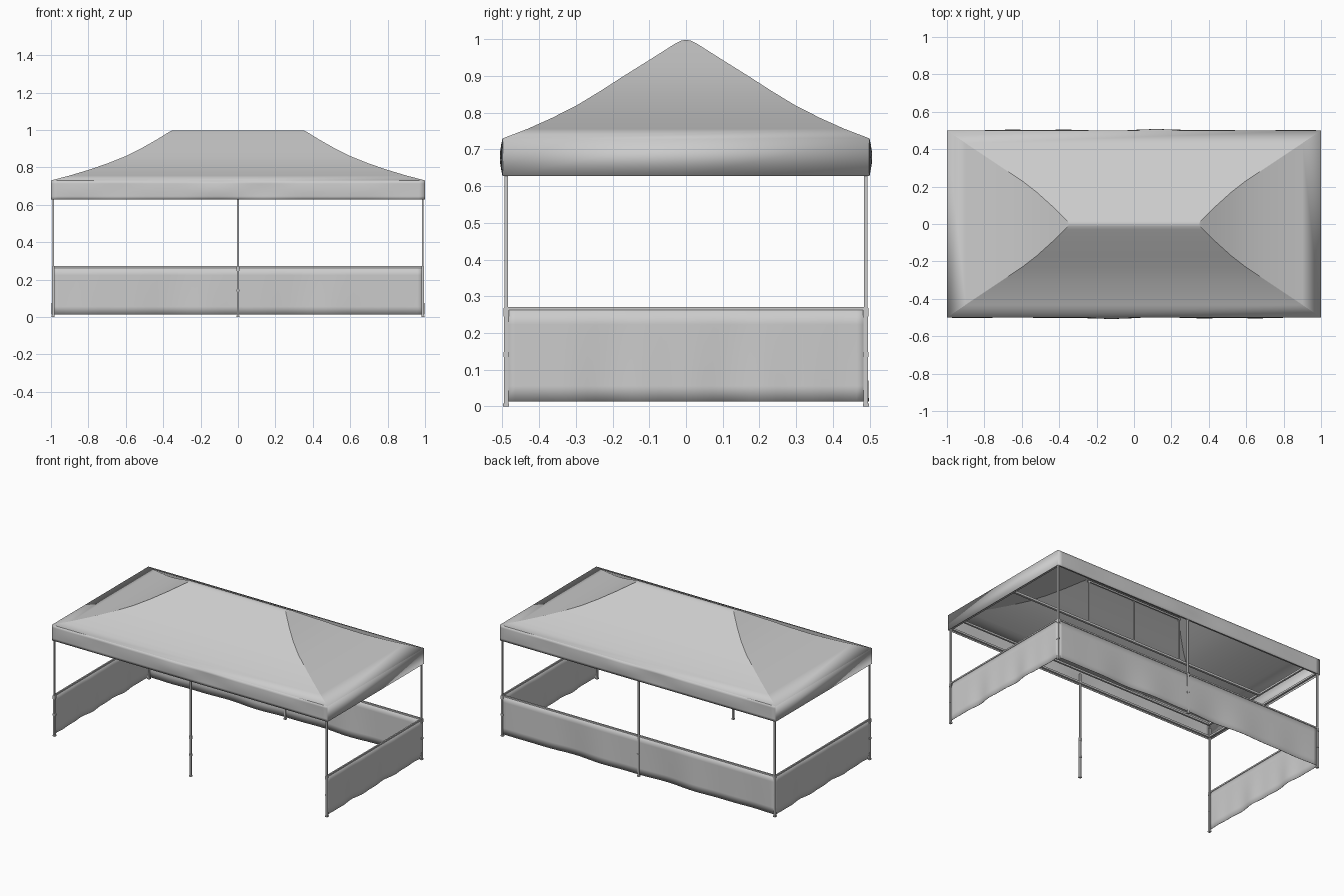
import bpy, bmesh, math
from mathutils import Vector

if "Cube" in bpy.data.objects:
    bpy.data.objects.remove(bpy.data.objects["Cube"])


def finish(name, bm, angle=18, thick=0):
    bmesh.ops.recalc_face_normals(bm, faces=bm.faces)
    me = bpy.data.meshes.new(name)
    bm.to_mesh(me)
    bm.free()
    ob = bpy.data.objects.new(name, me)
    bpy.context.collection.objects.link(ob)
    bpy.ops.object.select_all(action='DESELECT')
    ob.select_set(True)
    bpy.context.view_layer.objects.active = ob
    bpy.ops.object.shade_smooth_by_angle(angle=math.radians(angle))
    if thick:
        mod = ob.modifiers.new("thickness", 'SOLIDIFY')
        mod.thickness = thick
        mod.offset = -1 if name == "canopy_roof" else 0
    return ob


def add_box(bm, lo, hi):
    lo, hi = Vector(lo), Vector(hi)
    vs = bmesh.ops.create_cube(bm, size=1)["verts"]
    for v in vs:
        v.co = Vector([(lo[i] + hi[i]) / 2 + v.co[i] * (hi[i] - lo[i]) for i in range(3)])


def bar(name, p, q, s):
    """Square tube along one axis from p to q."""
    bm = bmesh.new()
    h = s / 2
    add_box(bm, [min(a, b) - h for a, b in zip(p, q)], [max(a, b) + h for a, b in zip(p, q)])
    return finish(name, bm)


def cloth(name, p, q, z0, z1, wave, nu=64, nv=6):
    """Hanging fabric panel from p to q, displaced along its normal by wave(u, v)."""
    bm = bmesh.new()
    p, q = Vector(p), Vector(q)
    d = (q - p).normalized()
    n = Vector((d.y, -d.x))
    rows = []
    for j in range(nv + 1):
        v = j / nv
        row = []
        for i in range(nu + 1):
            u = i / nu
            c = p.lerp(q, u) + n * wave(u, v)
            row.append(bm.verts.new((c.x, c.y, z0 + (z1 - z0) * v)))
        rows.append(row)
    for a, b in zip(rows, rows[1:]):
        for i in range(nu):
            bm.faces.new((a[i], a[i + 1], b[i + 1], b[i]))
    return finish(name, bm, 40, 0.002)


# Hipped roof with a sagging profile: half length, half width, height
profile = [(1, .5, .73), (.9, .432, .756), (.8, .365, .786), (.7, .298, .82),
           (.6, .232, .86), (.52, .17, .9), (.44, .098, .945), (.37, .03, .988),
           (.355, .014, .996), (.35, .004, .998)]
bm = bmesh.new()
rings = [[bm.verts.new((sx * x, sy * y, z)) for sx, sy in ((-1, -1), (1, -1), (1, 1), (-1, 1))]
         for x, y, z in profile]
for a, b in zip(rings, rings[1:]):
    for i in range(4):
        k = (i + 1) % 4
        bm.faces.new((a[i], a[k], b[k], b[i]))
bm.faces.new(rings[-1])
finish("canopy_roof", bm, 18, 0.003)


# Valance around the eaves, slightly billowed on the long sides
def billow(u, v):
    return (math.sin(math.pi * v) * math.sin(math.pi * u) ** .5
            * (.003 + .003 * math.sin(17 * u + 1) + .002 * math.sin(31 * u)))


def flat(u, v):
    return 0


e, f = .999, .499
cloth("valance_front", (-e, -f), (e, -f), .628, .73, billow)
cloth("valance_back", (e, f), (-e, f), .628, .73, billow)
cloth("valance_right", (e, -f), (e, f), .628, .73, flat, 2, 1)
cloth("valance_left", (-e, f), (-e, -f), .628, .73, flat, 2, 1)

# Legs with lower sleeve, collars and foot plate
for row, y in (("front", -.49), ("back", .49)):
    for col, x in (("left", -.988), ("middle", 0), ("right", .988)):
        bm = bmesh.new()
        for h, z0, z1 in ((.005, .2, .7), (.006, 0, .27), (.008, 0, .008),
                          (.0075, .135, .148), (.0075, .245, .268)):
            add_box(bm, (x - h, y - h, z0), (x + h, y + h, z1))
        finish(f"{row}_{col}_leg", bm)


# Half-height walls on three sides, rippling towards the hem
def ripple(u, v):
    return ((1 - v) * min(1, 8 * u, 8 * (1 - u))
            * (.005 * math.sin(19 * u) + .003 * math.sin(37 * u + 1)))


X, Y = .99, .49
cloth("back_half_wall", (X, Y), (-X, Y), .014, .265, lambda u, v: ripple(u * 1, v) * 1.1)
cloth("right_half_wall", (X, -Y), (X, Y), .014, .265, ripple, 40)
cloth("left_half_wall", (-X, Y), (-X, -Y), .014, .265, ripple, 40)

# Rails carrying the half walls
bar("back_wall_rail", (-X, Y, .267), (X, Y, .267), .009)
for side, s in (("left", -1), ("right", 1)):
    bar(f"{side}_wall_rail", (s * X, -Y, .267), (s * X, Y, .267), .009)

# Double perimeter frame beneath the canopy
for level, x, y, z in (("lower", .985, .488, .64), ("upper", .955, .458, .70)):
    for side, s in (("left", -1), ("right", 1)):
        bar(f"{level}_{side}_frame_rail", (s * x, -y, z), (s * x, y, z), .012)
    for side, s in (("front", -1), ("back", 1)):
        bar(f"{level}_{side}_frame_rail", (-x, s * y, z), (x, s * y, z), .012)

# Central beam, ridge pole and the posts between them
bar("central_beam", (-.955, 0, .70), (.955, 0, .70), .014)
bar("ridge_pole", (-.345, 0, .982), (.345, 0, .982), .010)
for label, x in (("left", -.345), ("middle", 0), ("right", .345)):
    bar(f"{label}_ridge_post", (x, 0, .70), (x, 0, .982), .008)
